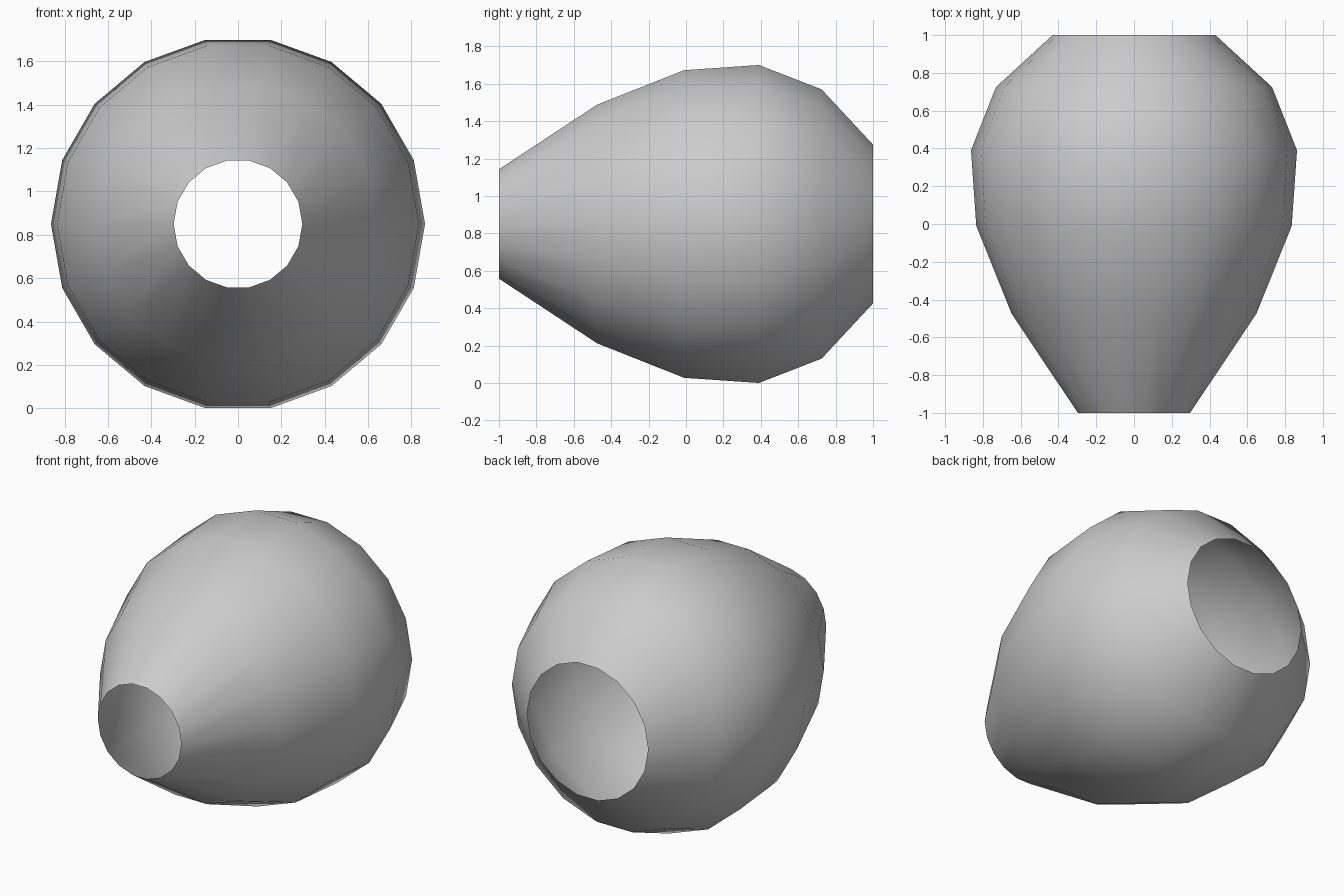
import bpy, bmesh
from math import cos, sin, pi

if "Cube" in bpy.data.objects:
    bpy.data.objects.remove(bpy.data.objects["Cube"])

SIDES = 18
CENTRE_Z = 0.85
# (y, radius) along the barrel axis, front to back
profile = [(-1.0, 0.297), (-0.475, 0.648), (-0.01, 0.835),
           (0.39, 0.863), (0.725, 0.731), (1.0, 0.431)]

# Open single-walled shell: rings about the y axis joined by quads
bm = bmesh.new()
rings = [[bm.verts.new((r * cos(2 * pi * i / SIDES), y,
                        CENTRE_Z + r * sin(2 * pi * i / SIDES)))
          for i in range(SIDES)] for y, r in profile]
for a, b in zip(rings, rings[1:]):
    for i in range(SIDES):
        j = (i + 1) % SIDES
        face = bm.faces.new((a[i], b[i], b[j], a[j]))
        face.smooth = True
bm.normal_update()
# Make sure the surface faces outward
f = bm.faces[:][0]
c = f.calc_center_median()
if f.normal.x * c.x + f.normal.z * (c.z - CENTRE_Z) < 0:
    bmesh.ops.reverse_faces(bm, faces=bm.faces[:])

mesh = bpy.data.meshes.new("open_shell")
bm.to_mesh(mesh)
bm.free()
bpy.context.collection.objects.link(bpy.data.objects.new("open_shell", mesh))
